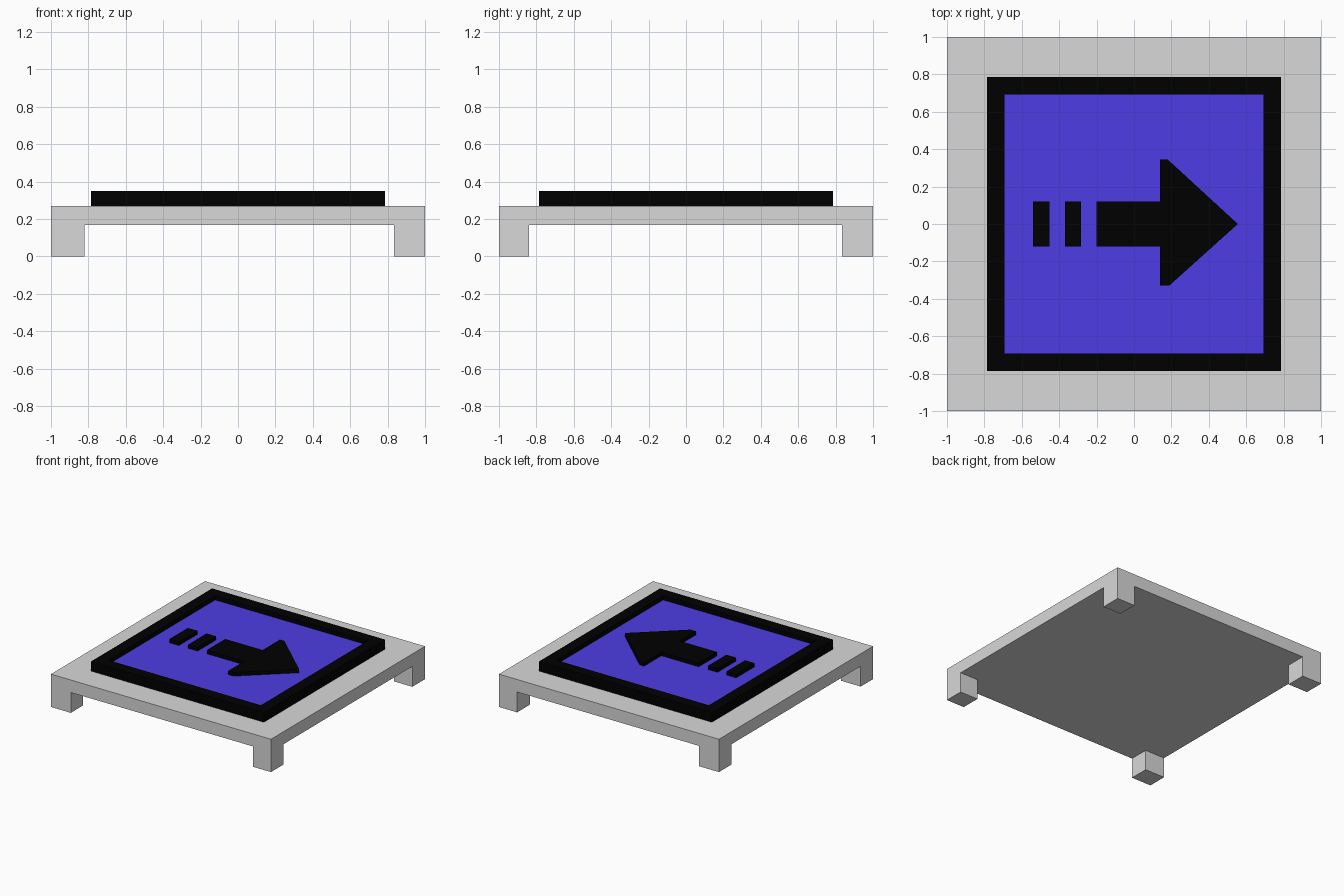
import bpy
import bmesh

cube = bpy.data.objects.get("Cube")
if cube:
    bpy.data.objects.remove(cube, do_unlink=True)


def make_material(name, rgb):
    mat = bpy.data.materials.new(name)
    mat.use_nodes = True
    color = (*rgb, 1.0)
    mat.diffuse_color = color
    bsdf = mat.node_tree.nodes["Principled BSDF"]
    bsdf.inputs["Base Color"].default_value = color
    return mat


grey = make_material("light grey", (0.69, 0.69, 0.69))
black = make_material("black", (0.0, 0.0, 0.0))
blue = make_material("violet blue", (0.075, 0.045, 0.77))


def finish(name, bm, *mats):
    bmesh.ops.recalc_face_normals(bm, faces=bm.faces)
    mesh = bpy.data.meshes.new(name)
    bm.to_mesh(mesh)
    bm.free()
    for mat in mats:
        mesh.materials.append(mat)
    bpy.context.collection.objects.link(bpy.data.objects.new(name, mesh))


def join_rings(bm, low, high):
    """Bridge two matching vertex loops with side faces."""
    for k in range(len(low)):
        n = (k + 1) % len(low)
        bm.faces.new((low[k], low[n], high[n], high[k]))


def prism(outline, z0, z1):
    """Closed upright prism; returns its bmesh and its top face."""
    bm = bmesh.new()
    low, high = [[bm.verts.new((x, y, z)) for x, y in outline] for z in (z0, z1)]
    bm.faces.new(low[::-1])
    join_rings(bm, low, high)
    return bm, bm.faces.new(high)


def rectangle(x0, x1, y0, y1):
    return [(x0, y0), (x1, y0), (x1, y1), (x0, y1)]


# Table: a slab whose four corner cells run down into legs
LEG_TOP, SLAB_TOP = 0.167, 0.27
xs = (-1, -0.82, 0.835, 1)
ys = (-1, -0.84, 0.835, 1)
bm = bmesh.new()
low, under = [[[bm.verts.new((x, y, z)) for x in xs] for y in ys] for z in (0, LEG_TOP)]
top = [bm.verts.new((x, y, SLAB_TOP)) for x, y in rectangle(-1, 1, -1, 1)]


def cell(grid, i, j):
    return [grid[j][i], grid[j][i + 1], grid[j + 1][i + 1], grid[j + 1][i]]


bm.faces.new(top)
for i in range(3):
    for j in range(3):
        ring = cell(under, i, j)
        if i != 1 and j != 1:
            foot = cell(low, i, j)
            bm.faces.new(foot)
            join_rings(bm, foot, ring)
        else:
            bm.faces.new(ring)
# slab rim, one face per side
edges = [under[0], [row[3] for row in under], under[3][::-1], [row[0] for row in under][::-1]]
for k, edge in enumerate(edges):
    bm.faces.new(edge + [top[(k + 1) % 4], top[k]])
finish("table", bm, grey)

# Sign panel: black slab with a sunken blue field
FRAME_TOP, FIELD = 0.35, 0.315
bm, lid = prism(rectangle(-0.785, 0.785, -0.785, 0.785), SLAB_TOP, FRAME_TOP)
bm.normal_update()
bmesh.ops.inset_region(bm, faces=[lid], thickness=0.13)
bmesh.ops.inset_region(bm, faces=[lid], thickness=0, depth=FIELD - FRAME_TOP)
for face in bm.faces:
    face.material_index = 0
lid.material_index = 1
finish("sign_panel", bm, black, blue)

# Raised arrow and its two trailing bars
ARROW_TOP = 0.345
arrow = [(-0.2, -0.12), (0.14, -0.12), (0.14, -0.328), (0.19, -0.328), (0.555, 0),
         (0.18, 0.345), (0.14, 0.345), (0.14, 0.12), (-0.2, 0.12)]
symbols = {"arrow": arrow,
           "inner_bar": rectangle(-0.37, -0.283, -0.12, 0.12),
           "outer_bar": rectangle(-0.54, -0.453, -0.12, 0.12)}
for name, outline in symbols.items():
    bm, lid = prism(outline, FIELD, ARROW_TOP)
    finish(name, bm, black)
